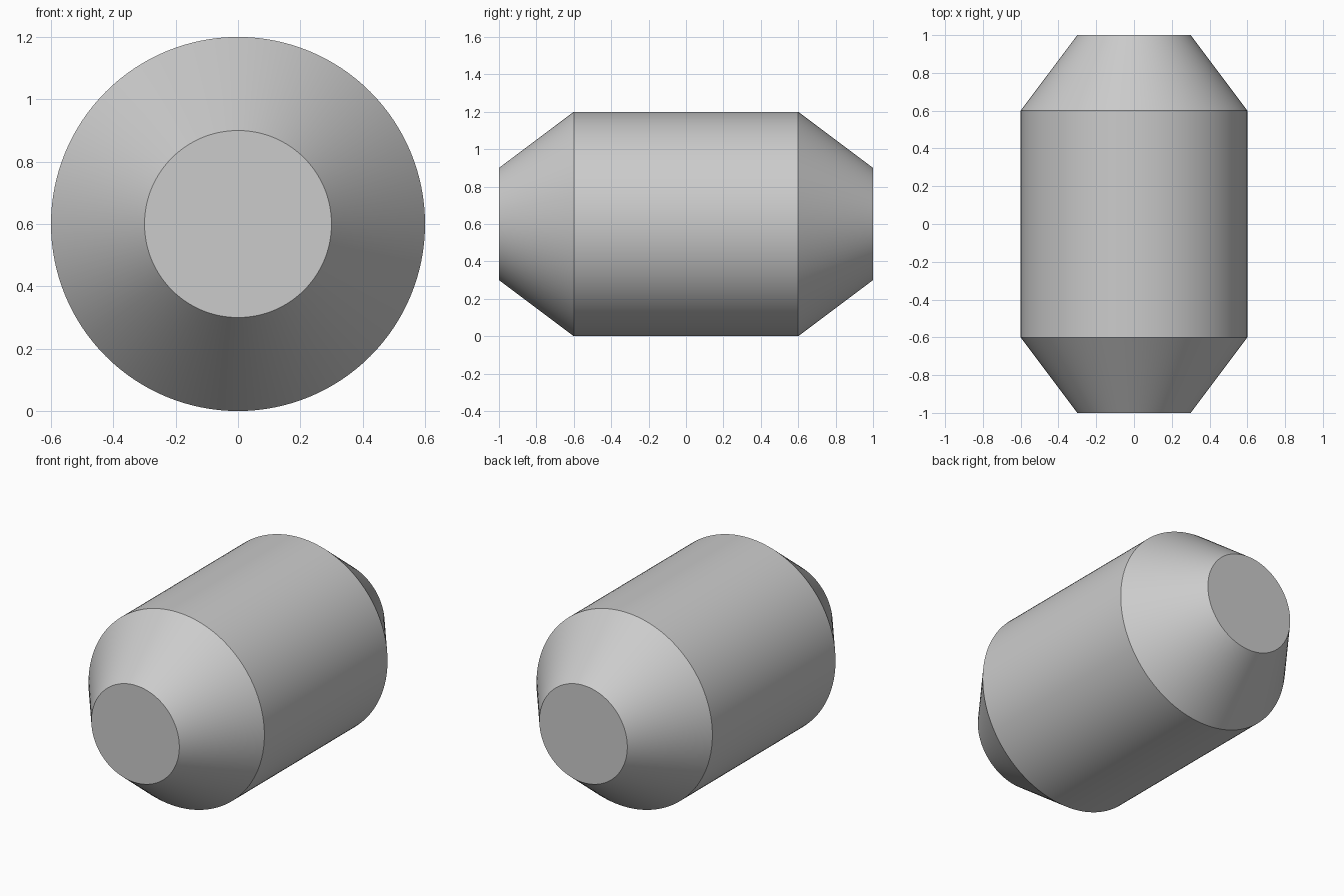
import bpy, bmesh, math
from mathutils import Matrix

default = bpy.data.objects.get("Cube")
if default:
    bpy.data.objects.remove(default, do_unlink=True)

RADIUS, TIP_RADIUS = 0.6, 0.3
HALF_BODY, HALF_LENGTH = 0.6, 1.0
SIDES = 128

# Plain grey material
grey = bpy.data.materials.new("plain grey")
grey.use_nodes = True
colour = (0.6, 0.6, 0.6, 1)
grey.diffuse_color = colour
grey.node_tree.nodes["Principled BSDF"].inputs["Base Color"].default_value = colour

# Barrel with tapered ends: profile of (radius, position) spun around the y axis
profile = [(0, -HALF_LENGTH), (TIP_RADIUS, -HALF_LENGTH), (RADIUS, -HALF_BODY),
           (RADIUS, HALF_BODY), (TIP_RADIUS, HALF_LENGTH), (0, HALF_LENGTH)]
bm = bmesh.new()
verts = [bm.verts.new((r, y, RADIUS)) for r, y in profile]
edges = [bm.edges.new(pair) for pair in zip(verts, verts[1:])]
bmesh.ops.spin(bm, geom=verts + edges, cent=(0, 0, RADIUS), axis=(0, 1, 0),
               angle=math.tau, steps=SIDES)
bmesh.ops.remove_doubles(bm, verts=bm.verts, dist=0.0001)
bmesh.ops.recalc_face_normals(bm, faces=bm.faces)
mesh = bpy.data.meshes.new("tapered_barrel")
bm.to_mesh(mesh)
bm.free()
mesh.materials.append(grey)

barrel = bpy.data.objects.new("tapered_barrel", mesh)
bpy.context.collection.objects.link(barrel)

# Smooth round walls, sharp rims
bpy.ops.object.select_all(action="DESELECT")
barrel.select_set(True)
bpy.context.view_layer.objects.active = barrel
bpy.ops.object.shade_smooth_by_angle(angle=math.radians(25))
